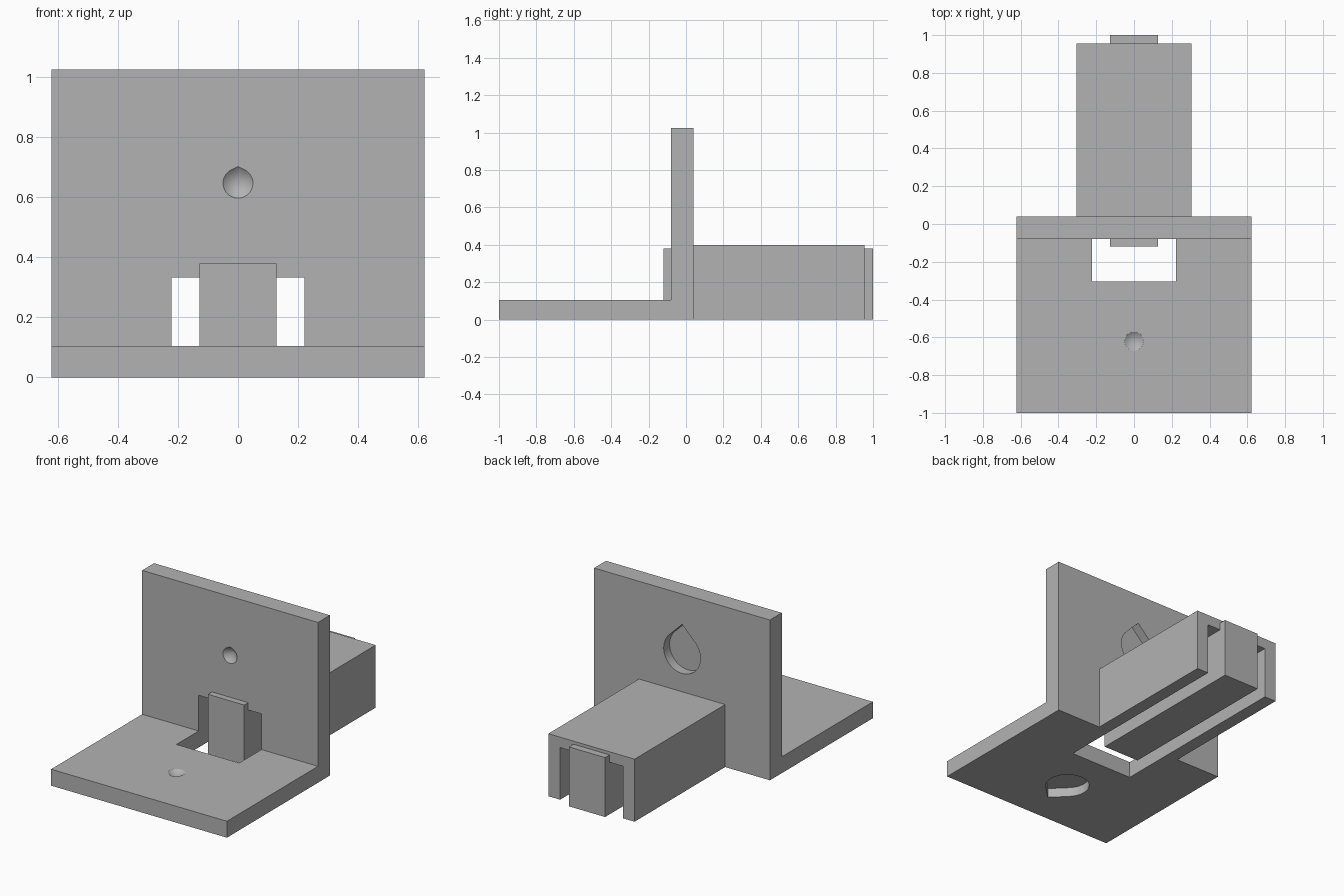
import bpy, bmesh, math
from mathutils import Matrix, Vector

if "Cube" in bpy.data.objects:
    bpy.data.objects.remove(bpy.data.objects["Cube"])

grey = bpy.data.materials.new("plain grey")
grey.diffuse_color = (0.45, 0.45, 0.45, 1)
grey.use_nodes = True
grey.node_tree.nodes["Principled BSDF"].inputs["Base Color"].default_value = grey.diffuse_color


def finish(name, bm):
    bmesh.ops.recalc_face_normals(bm, faces=bm.faces)
    me = bpy.data.meshes.new(name)
    bm.to_mesh(me)
    bm.free()
    ob = bpy.data.objects.new(name, me)
    bpy.context.collection.objects.link(ob)
    me.materials.append(grey)
    return ob


def box(name, x, y0, y1, z0, z1):
    """Box centred on x = 0 with half width x."""
    bm = bmesh.new()
    bmesh.ops.create_cube(bm, size=1)
    for v in bm.verts:
        v.co = Vector((v.co.x * 2 * x, y0 if v.co.y < 0 else y1, z0 if v.co.z < 0 else z1))
    return finish(name, bm)


def teardrop(r, peak):
    """Circle with a point at the +y side, peak = point distance / radius."""
    tip = math.acos(1 / peak)
    a0, a1 = math.pi / 2 + tip, math.pi * 2.5 - tip
    n = 28
    pts = [(r * math.cos(a0 + (a1 - a0) * i / n), r * math.sin(a0 + (a1 - a0) * i / n))
           for i in range(n + 1)]
    return pts + [(0, r * peak)]


def drop_cutter(name, r, peak, z0, z1, matrix, cone=False):
    """Teardrop prism from z0 to z1, or a cone ending at z1."""
    bm = bmesh.new()
    pts = teardrop(r, peak)
    low = [bm.verts.new((x, y, z0)) for x, y in pts]
    bm.faces.new(low)
    if cone:
        top = bm.verts.new((0, 0, z1))
    else:
        high = [bm.verts.new((x, y, z1)) for x, y in pts]
        bm.faces.new(high)
    for i in range(len(pts)):
        j = (i + 1) % len(pts)
        bm.faces.new((low[i], low[j], top) if cone else (low[i], low[j], high[j], high[i]))
    bm.transform(matrix)
    return finish(name, bm)


def boolean(target, tool, operation):
    tool.hide_render = True
    mod = target.modifiers.new(operation, "BOOLEAN")
    mod.operation, mod.solver, mod.object = operation, "EXACT", tool
    bpy.context.view_layer.objects.active = target
    bpy.ops.object.modifier_apply(modifier=mod.name)
    bpy.data.objects.remove(tool)


# L-shaped bracket: floor plate and upright plate
bm = bmesh.new()
profile = [(-1, 0), (0.04, 0), (0.04, 1.025), (-0.08, 1.025), (-0.08, 0.105), (-1, 0.105)]
face = bm.faces.new([bm.verts.new((-0.622, y, z)) for y, z in profile])
ext = bmesh.ops.extrude_face_region(bm, geom=[face])
bmesh.ops.translate(bm, vec=(1.244, 0, 0),
                    verts=[g for g in ext["geom"] if isinstance(g, bmesh.types.BMVert)])
bracket = finish("angle_bracket", bm)

# Rear housing with a channel running through the upright and the floor
housing = box("rear_housing", 0.305, 0.04, 0.955, 0, 0.4)
for part in (bracket, housing):
    boolean(part, box("channel_cutter", 0.222, -0.305, 1.2, -0.2, 0.333), "DIFFERENCE")

# Tongue hanging inside the channel
box("centre_tongue", 0.128, -0.12, 1.0, 0, 0.38)

# Screw recesses: wide pocket on the outer side, small conical dimple on the inner side
wall = Matrix.Translation((0, 0, 0.647)) @ Matrix.Rotation(math.radians(90), 4, "X")
floor = Matrix.Translation((0, -0.62, 0)) @ Matrix.Rotation(math.pi, 4, "Z")
boolean(bracket, drop_cutter("wall_pocket", 0.13, 1.41, -0.2, 0.02, wall), "DIFFERENCE")
boolean(bracket, drop_cutter("floor_pocket", 0.13, 1.41, -0.1, 0.06, floor), "DIFFERENCE")
boolean(bracket, drop_cutter("wall_dimple", 0.051, 1.12, 0.081, 0.035, wall, True), "DIFFERENCE")
boolean(bracket, drop_cutter("floor_dimple", 0.051, 1.12, 0.106, 0.07, floor, True), "DIFFERENCE")

# Smooth recess walls while keeping hard edges
bpy.ops.object.select_all(action="DESELECT")
bracket.select_set(True)
bpy.context.view_layer.objects.active = bracket
bpy.ops.object.shade_smooth_by_angle(angle=math.radians(20))
